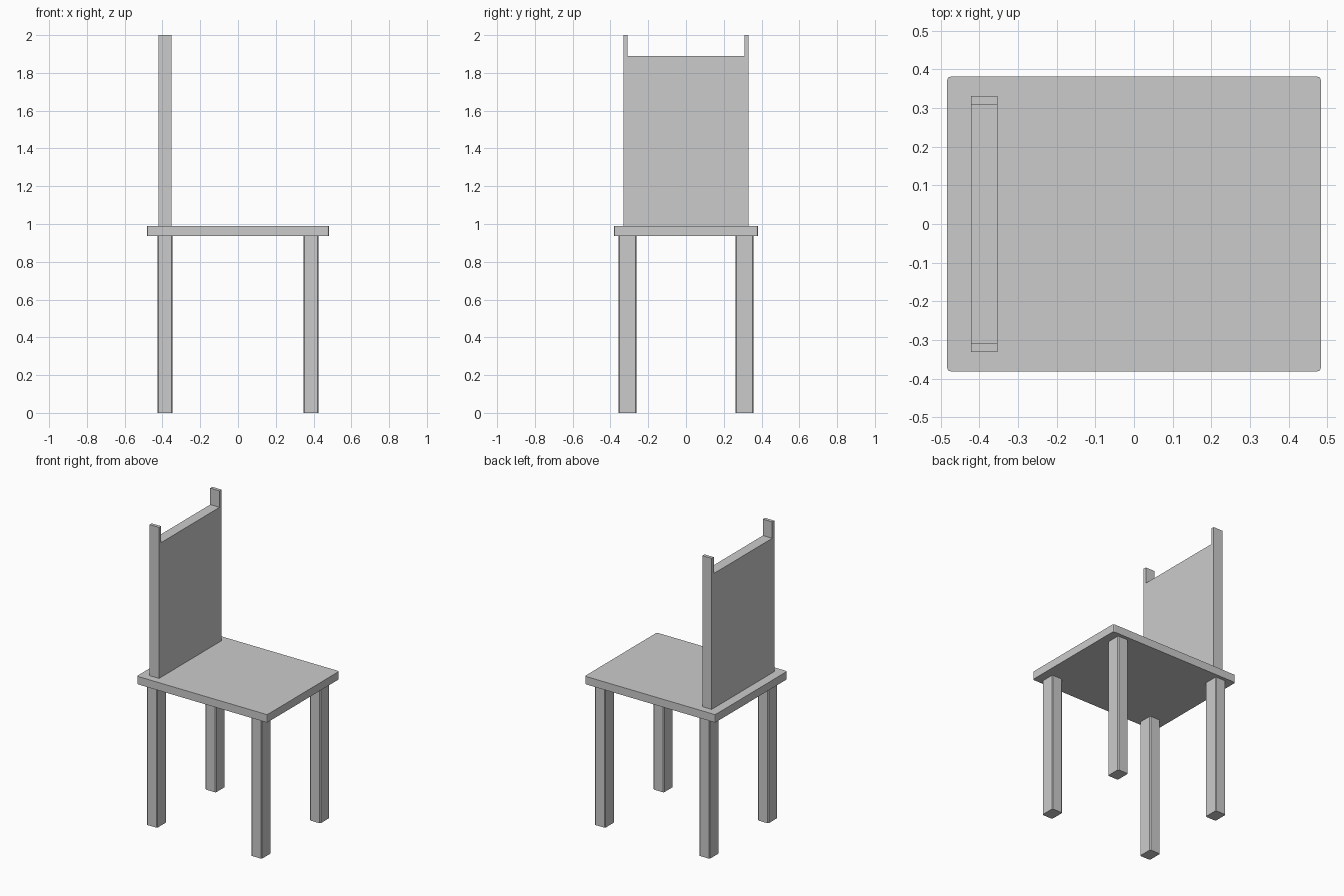
import bpy, bmesh
from mathutils import Vector

if "Cube" in bpy.data.objects:
    bpy.data.objects.remove(bpy.data.objects["Cube"])


def prism(name, profile, direction, bevel=0.0, segments=1):
    """Extrude a closed 3D profile along direction; bevel the long edges."""
    bm = bmesh.new()
    face = bm.faces.new([bm.verts.new(p) for p in profile])
    ext = bmesh.ops.extrude_face_region(bm, geom=[face], use_keep_orig=True)
    moved = [g for g in ext["geom"] if isinstance(g, bmesh.types.BMVert)]
    d = Vector(direction)
    bmesh.ops.translate(bm, verts=moved, vec=d)
    if bevel:
        long_edges = [e for e in bm.edges
                      if abs((e.verts[0].co - e.verts[1].co).normalized().dot(d.normalized())) > 0.99]
        bmesh.ops.bevel(bm, geom=long_edges, offset=bevel, segments=segments,
                        profile=0.5, affect='EDGES')
    bmesh.ops.recalc_face_normals(bm, faces=bm.faces)
    mesh = bpy.data.meshes.new(name)
    bm.to_mesh(mesh)
    bm.free()
    obj = bpy.data.objects.new(name, mesh)
    bpy.context.collection.objects.link(obj)
    return obj


def upright_box(name, x0, x1, y0, y1, z0, z1, bevel, segments=1):
    base = [(x0, y0, z0), (x1, y0, z0), (x1, y1, z0), (x0, y1, z0)]
    return prism(name, base, (0, 0, z1 - z0), bevel, segments)


SEAT_BOTTOM, SEAT_TOP = 0.936, 0.989

# Seat slab with slightly rounded corners
upright_box("seat", -0.483, 0.483, -0.381, 0.381, SEAT_BOTTOM, SEAT_TOP, 0.009, 2)

# Four legs with softened vertical edges
for end, sx in (("back", -1), ("front", 1)):
    for side, sy in (("left", 1), ("right", -1)):
        x0, x1 = sorted((sx * 0.348, sx * 0.426))
        y0, y1 = sorted((sy * 0.262, sy * 0.358))
        upright_box(f"{end}_{side}_leg", x0, x1, y0, y1, 0, SEAT_BOTTOM, 0.005)

# Backrest: panel with two short posts rising above it, one U-topped profile
half = [(0.331, SEAT_TOP), (0.331, 2.0), (0.309, 2.0), (0.309, 1.89)]
outline = half + [(-y, z) for y, z in reversed(half)]
prism("backrest", [(-0.422, y, z) for y, z in outline], (0.069, 0, 0))
